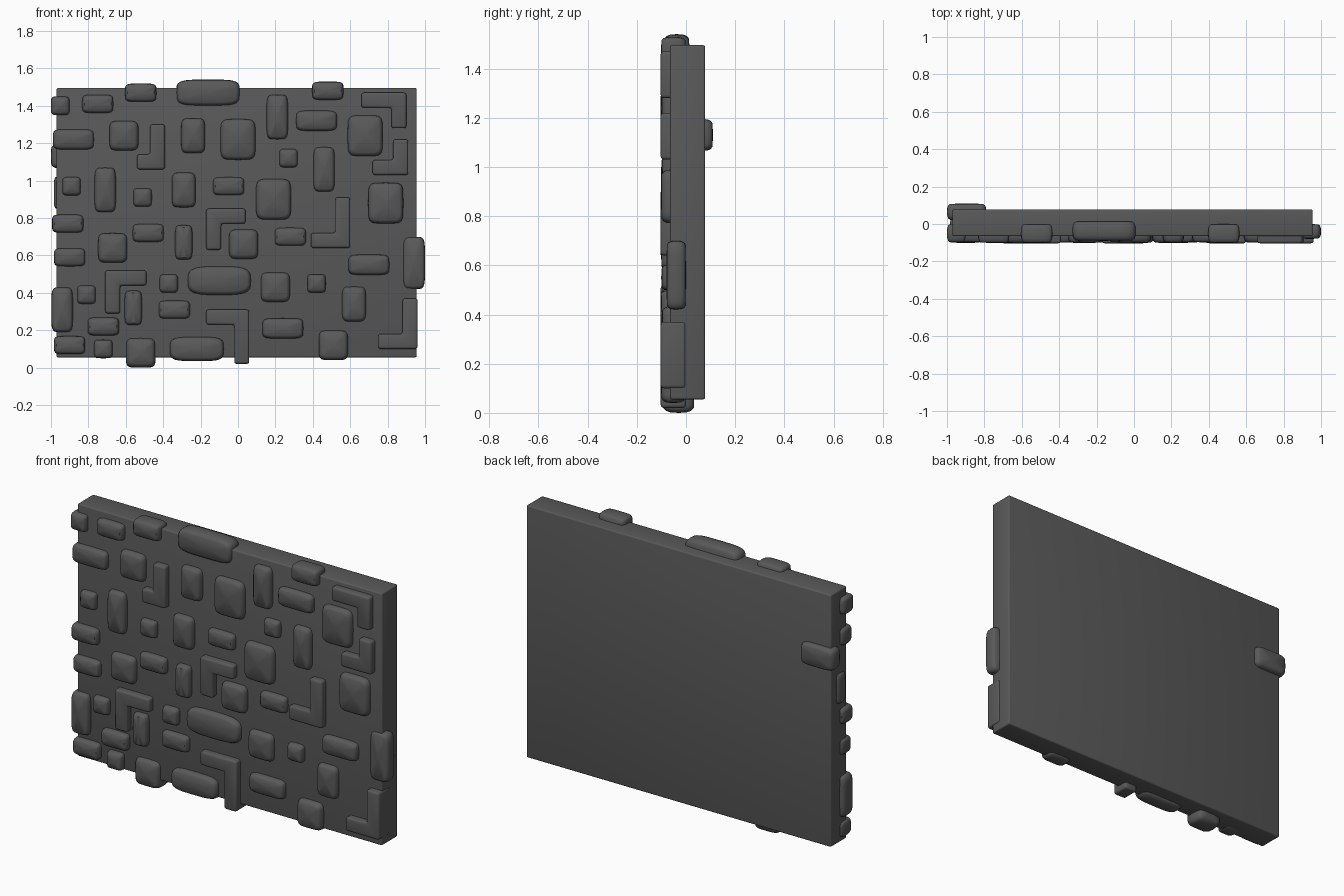
import bpy, bmesh, math, random

if "Cube" in bpy.data.objects:
    bpy.data.objects.remove(bpy.data.objects["Cube"])

random.seed(4)
grey = bpy.data.materials.new("dark_grey_stone")
grey.diffuse_color = (0.1, 0.1, 0.1, 1)
grey.use_nodes = True
grey.node_tree.nodes["Principled BSDF"].inputs["Base Color"].default_value = grey.diffuse_color


def finish(bm, name):
    bmesh.ops.recalc_face_normals(bm, faces=bm.faces)
    me = bpy.data.meshes.new(name)
    bm.to_mesh(me)
    bm.free()
    ob = bpy.data.objects.new(name, me)
    bpy.context.collection.objects.link(ob)
    me.materials.append(grey)
    bpy.ops.object.select_all(action='DESELECT')
    ob.select_set(True)
    bpy.context.view_layer.objects.active = ob
    bpy.ops.object.shade_smooth_by_angle(angle=math.radians(45))


def prism(name, pts, y0, y1, bevel):
    """Extrude an x-z outline from y0 to y1 and round all its edges."""
    bm = bmesh.new()
    face = bm.faces.new([bm.verts.new((x, y0, z)) for x, z in pts])
    for v in bmesh.ops.extrude_face_region(bm, geom=[face])["geom"]:
        if isinstance(v, bmesh.types.BMVert):
            v.co.y = y1
    bmesh.ops.recalc_face_normals(bm, faces=bm.faces)
    bmesh.ops.bevel(bm, geom=bm.edges[:], offset=bevel, segments=3,
                    profile=0.5, affect='EDGES')
    finish(bm, name)


def power(v, e):
    return math.copysign(abs(v) ** e, v)


def stone(name, cx, cz, w, h, y0=-0.1, y1=0.0, n=5.5, steps=28):
    """Pillow-shaped stone: rounded outlines stacked along y, domed ends."""
    a, b = w / 2, h / 2
    inset = min(0.045, 0.6 * min(a, b))
    mid, half = (y0 + y1) / 2, (y1 - y0) / 2
    bm = bmesh.new()
    rings = []
    for k in range(1, 8):
        phi = math.pi * k / 8
        y = mid - half * power(math.cos(phi), 0.7)
        d = inset * (1 - math.sin(phi) ** 0.6)
        ring = []
        for i in range(steps):
            t = math.tau * i / steps
            ring.append(bm.verts.new((cx + (a - d) * power(math.cos(t), 2 / n), y,
                                      cz + (b - d) * power(math.sin(t), 2 / n))))
        rings.append(ring)
    for r, q in zip(rings, rings[1:]):
        for i in range(steps):
            bm.faces.new((r[i - 1], r[i], q[i], q[i - 1]))
    for ring, y in ((rings[0], y0), (rings[-1], y1)):
        tip = bm.verts.new((cx, y, cz))
        for i in range(steps):
            bm.faces.new((ring[i - 1], ring[i], tip))
    finish(bm, name)


def scatter(name, w, h, *centres):
    """Several stones of one size class on the front."""
    for i, (x, z) in enumerate(centres):
        stone(f"{name}_{i + 1}", x, z, w, h, -0.098 - random.uniform(0, 0.005))


def corner_stone(name, cx, cz, w, h, bar=0.08):
    """L-shaped stone: outer corner and signed arm lengths."""
    x, z = cx + math.copysign(bar, w), cz + math.copysign(bar, h)
    prism(name, [(cx, cz), (cx + w, cz), (cx + w, z), (x, z), (x, cz + h), (cx, cz + h)],
          -0.103, 0.0, 0.013)


# Wall slab
prism("wall_slab", [(x, z) for x, z in zip((-.97, .955, .955, -.97),
                                           (.055, .055, 1.495, 1.495))], -.065, .078, .008)

# Front stones by size class: width, height, centres
scatter("small_stone", .1, .1, (-.95, 1.4), (.27, 1.12), (-.89, .97), (-.51, .91),
        (-.81, .39), (-.37, .45), (.42, .45), (-.72, .1))
scatter("wide_stone", .168, .098, (-.75, 1.41), (-.05, .97), (-.91, .77), (-.48, .72),
        (.28, .7), (-.9, .59), (-.34, .31), (-.72, .22), (-.9, .12), (-.52, 1.47), (.48, 1.48))
scatter("long_stone", .22, .11, (-.88, 1.22), (.42, 1.32), (.7, .55), (.24, .21))
scatter("upright_stone", .13, .188, (-.24, 1.24), (-.29, .95), (.62, .34))
scatter("narrow_stone", .094, .185, (-.29, .67), (-.56, .32))
scatter("tall_stone", .116, .24, (.21, 1.34), (.46, 1.06), (-.71, .95), (-.94, .31))
scatter("block_stone", .158, .16, (-.61, 1.24), (.03, .66), (-.67, .64), (.2, .43), (.51, .12))
scatter("large_stone", .19, .22, (.68, 1.24), (.19, .9), (.79, .88), (0, 1.22))

# Long oval stones
stone("oval_stone", -.1, .465, .34, .155, n=3.6)
stone("bottom_oval_stone", -.22, .1, .29, .13, n=4.2)
stone("top_oval_stone", -.16, 1.47, .34, .14, -.09, .015, 4.5)

# Stones wrapping the slab edges
stone("bottom_stone", -.52, .08, .16, .16, -.095, .035)
stone("right_edge_stone", .94, .56, .12, .28, -.08)
stone("left_edge_stone", -.94, .935, .09, .175, -.05, .03)
stone("back_stone", -.895, 1.13, .21, .13, .02, .11)

# L-shaped stones
for i, c in enumerate([(-.39, 1.06, -.15, .24), (.9, 1.47, -.24, -.19), (.91, 1.03, -.19, .19),
                       (-.17, .85, .21, -.22), (.6, .64, -.21, .27), (-.71, .52, .22, -.23),
                       (.06, .31, -.23, -.29), (.96, .1, -.21, .27)]):
    corner_stone(f"corner_stone_{i + 1}", *c)
